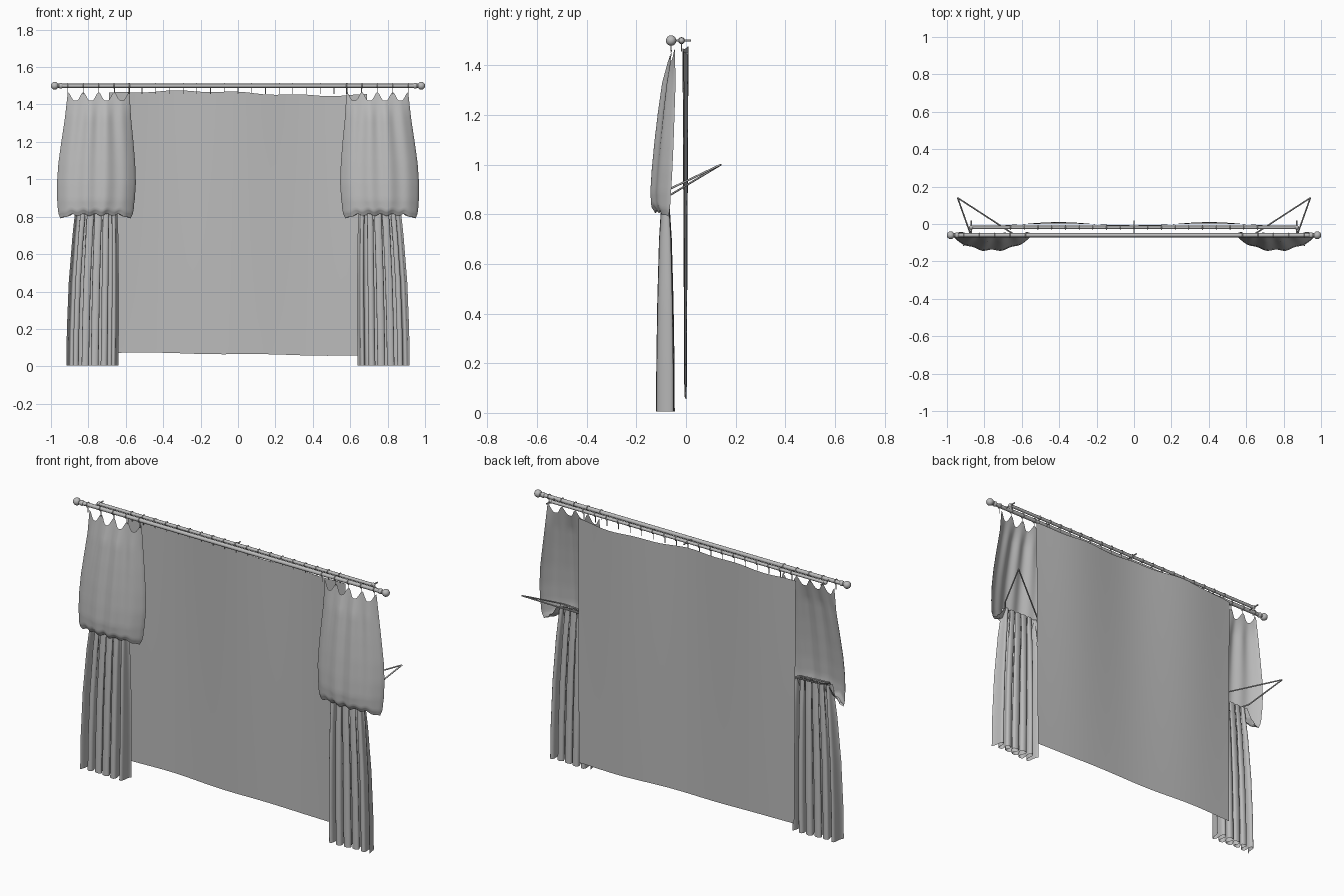
import bpy, math
from mathutils import Vector

cube = bpy.data.objects.get("Cube")
if cube:
    bpy.data.objects.remove(cube, do_unlink=True)

grey = bpy.data.materials.new("plain grey")
GREY = (0.5, 0.5, 0.5, 1)
grey.diffuse_color = GREY
grey.use_nodes = True
grey.node_tree.nodes["Principled BSDF"].inputs["Base Color"].default_value = GREY


def finish(ob, name):
    ob.name = name
    ob.data.materials.append(grey)
    bpy.ops.object.select_all(action="DESELECT")
    ob.select_set(True)
    bpy.context.view_layer.objects.active = ob
    bpy.ops.object.shade_smooth_by_angle(angle=math.radians(50))
    return ob


def sheet(name, nu, nv, point, flip=False):
    """Open cloth surface from a function of u (across) and v (downwards)."""
    verts = [point(i / nu, j / nv) for j in range(nv + 1) for i in range(nu + 1)]
    faces = []
    for j in range(nv):
        for i in range(nu):
            a = j * (nu + 1) + i
            f = (a, a + nu + 1, a + nu + 2, a + 1)
            faces.append(f[::-1] if flip else f)
    me = bpy.data.meshes.new(name)
    me.from_pydata(verts, [], faces)
    ob = bpy.data.objects.new(name, me)
    bpy.context.collection.objects.link(ob)
    return finish(ob, name)


def rod(name, a, b, r, sides=12):
    a, b = Vector(a), Vector(b)
    d = b - a
    bpy.ops.mesh.primitive_cylinder_add(vertices=sides, radius=r, depth=d.length,
                                        location=(a + b) / 2,
                                        rotation=d.to_track_quat("Z", "Y").to_euler())
    return finish(bpy.context.object, name)


def ball(name, loc, r):
    bpy.ops.mesh.primitive_uv_sphere_add(segments=14, ring_count=8, radius=r, location=loc)
    return finish(bpy.context.object, name)


def hook(name, x, y, r, bottom):
    """Ring round a rod with a pin down to the cloth."""
    bpy.ops.mesh.primitive_torus_add(major_segments=14, minor_segments=5, major_radius=r,
                                     minor_radius=0.002, location=(x, y, ROD_Z),
                                     rotation=(0, math.pi / 2, 0))
    finish(bpy.context.object, name + "_ring")
    rod(name + "_pin", (x, y, ROD_Z - r), (x, y, bottom), 0.002, 6)


def rows_at(rows, v):
    t = v * (len(rows) - 1)
    k = min(int(t), len(rows) - 2)
    return [p + (q - p) * (t - k) for p, q in zip(rows[k], rows[k + 1])]


ROD_Z, FRONT_Y, REAR_Y = 1.5, -0.06, -0.018

# Rods, finials and brackets
rod("front_rod", (-0.97, FRONT_Y, ROD_Z), (0.97, FRONT_Y, ROD_Z), 0.011)
rod("rear_rod", (-0.87, REAR_Y, ROD_Z), (0.87, REAR_Y, ROD_Z), 0.009)
for s, side in ((-1, "right"), (1, "left")):
    ball(side + "_finial", (s * 0.98, FRONT_Y, ROD_Z), 0.021)
    ball(side + "_finial_bead", (s * 0.947, FRONT_Y, ROD_Z), 0.015)
    ball(side + "_rear_finial", (s * 0.87, REAR_Y, ROD_Z), 0.012)
for x in (-0.87, 0, 0.87):
    rod("bracket", (x, FRONT_Y, ROD_Z), (x, 0.02, ROD_Z), 0.004, 8)

# Flat back panel with its hooks
def panel(u, v):
    x = -0.69 + 1.38 * u
    top = 1.46 + 0.012 * math.cos(4 * (x + 0.3)) + 0.004 * math.cos(19 * x)
    bottom = 0.065 - 0.014 * x + 0.002 * math.sin(11 * x)
    y = -0.002 + 0.012 * (1 - 0.6 * v) * math.cos(7.8 * x - math.pi)
    return x * (1 - 0.01 * v), y, top + (bottom - top) * v


sheet("back_panel", 40, 12, panel)
for i in range(19):
    hook("panel_hook", -0.66 + i * 1.32 / 18, REAR_Y, 0.012, 1.455)

# Upper drape rows: height, inner x, outer x, back y, front y
UPPER = [
    (1.44, 0.58, 0.91, -0.045, -0.066),
    (1.33, 0.572, 0.925, -0.042, -0.092),
    (1.21, 0.56, 0.943, -0.046, -0.11),
    (1.09, 0.55, 0.96, -0.05, -0.125),
    (0.98, 0.546, 0.968, -0.055, -0.136),
    (0.89, 0.552, 0.967, -0.06, -0.142),
    (0.835, 0.562, 0.96, -0.066, -0.138),
    (0.81, 0.575, 0.95, -0.07, -0.122),
    (0.825, 0.62, 0.90, -0.07, -0.105),
    (0.88, 0.645, 0.865, -0.065, -0.09),
]
# Lower drape rows: height, inner x, outer x, fold depth
LOWER = [(0.885, 0.645, 0.865, 0.014), (0.7, 0.64, 0.885, 0.026), (0.45, 0.637, 0.905, 0.033),
         (0.2, 0.637, 0.915, 0.037), (0.005, 0.64, 0.918, 0.038)]

for s, side in ((-1, "right"), (1, "left")):
    def upper(u, v):
        z, xi, xo, yb, yf = rows_at(UPPER, v)
        wave = abs(math.cos(4 * math.pi * u))
        arch = math.sin(math.pi * u) ** 0.6 if 0 < u < 1 else 0
        fold = 0.007 * math.cos(8 * math.pi * u) * (1 - 0.5 * v)
        z += max(0, 1 - v * 9) * (0.045 * wave ** 3 - 0.02)
        if 0.6 < v < 0.85:  # corners droop, hem ripples
            z += 0.006 * math.cos(12 * math.pi * u) - 0.025 * abs(2 * u - 1) ** 8
        return s * (xi + (xo - xi) * u), yb + (yf - yb) * arch + fold * arch, z

    def lower(u, v):
        z, xi, xo, d = rows_at(LOWER, v)
        a = u * 11 * math.pi
        x = xi + (xo - xi) * u + 0.014 * math.sin(2 * a) * math.sin(math.pi * u)
        y = -0.083 + d * math.cos(a) * (0.85 + 0.15 * math.sin(7 * u))
        return s * x, y, z

    sheet(side + "_upper_drape", 64, 36, upper, s < 0)
    sheet(side + "_lower_drape", 110, 12, lower, s < 0)
    for i in range(5):
        hook(side + "_drape_hook", s * (0.58 + i * 0.0825), FRONT_Y, 0.014, 1.455)

    # Tie cord from the wall round the gathered waist
    loop = [(0.943, 0.14, 1.0), (0.872, -0.06, 0.905), (0.84, -0.095, 0.89),
            (0.67, -0.095, 0.88), (0.635, -0.06, 0.88), (0.943, 0.14, 1.0)]
    for a, b in zip(loop, loop[1:]):
        rod(side + "_tie_cord", (s * a[0], *a[1:]), (s * b[0], *b[1:]), 0.004, 8)
